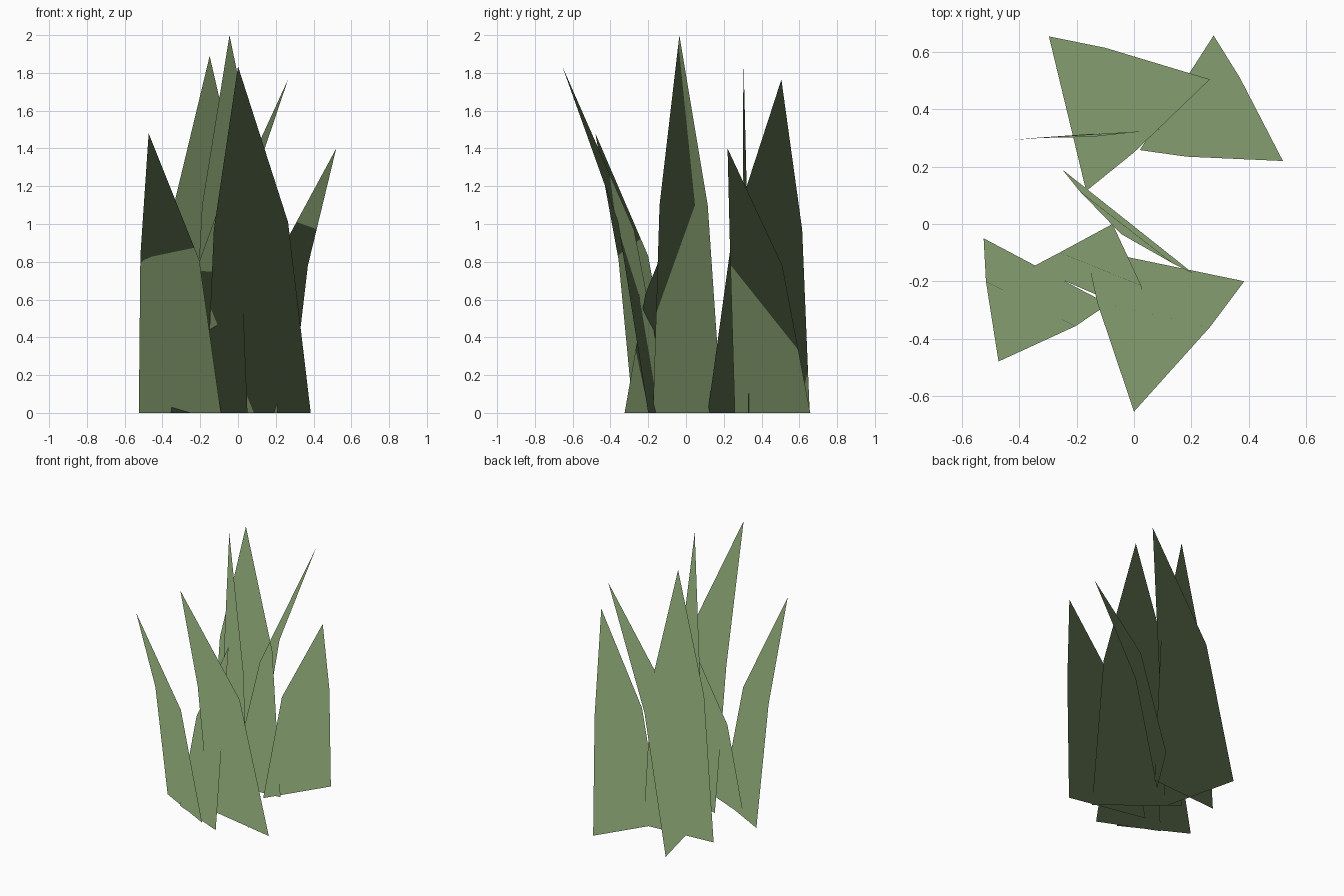
import bpy
from mathutils import Vector

if "Cube" in bpy.data.objects:
    bpy.data.objects.remove(bpy.data.objects["Cube"])

# One leaf green for every blade
green = bpy.data.materials.new("leaf_green")
green.diffuse_color = (0.235, 0.345, 0.160, 1.0)
green.use_nodes = True
green.node_tree.nodes["Principled BSDF"].inputs["Base Color"].default_value = green.diffuse_color


def blade(name, base_l, base_r, mid_r, tip, mid_l):
    """Flat pointed leaf: tapering lower panel plus triangular tip."""
    pts = [Vector(p) for p in (base_l, base_r, mid_r, tip, mid_l)]
    faces = [(0, 1, 2, 4), (4, 2, 3)]
    # keep the upper side of the leaning leaf as its front
    if (pts[1] - pts[0]).cross(pts[3] - pts[0]).z < 0:
        faces = [f[::-1] for f in faces]
    mesh = bpy.data.meshes.new(name)
    mesh.from_pydata(pts, [], faces)
    mesh.materials.append(green)
    mesh.shade_smooth()
    # foliage style shading: every normal points straight up
    mesh.normals_split_custom_set_from_vertices([(0, 0, 1)] * len(pts))
    obj = bpy.data.objects.new(name, mesh)
    bpy.context.collection.objects.link(obj)


# Front blades
blade("front_left_blade", (-.525, -.05, 0), (-.09, -.28, 0),
      (-.205, -.357, .81), (-.473, -.48, 1.48), (-.517, -.20, .83))
blade("front_blade", (-.17, -.085, 0), (.385, -.20, 0),
      (.265, -.36, 1.01), (0, -.655, 1.835), (-.128, -.275, .97))
blade("short_inner_blade", (-.355, -.15, 0), (.05, -.325, 0),
      (.025, -.215, .63), (-.075, 0, 1.16), (-.26, -.10, .65))

# Tall centre blade
blade("centre_blade", (-.25, .19, 0), (.21, -.175, 0),
      (.14, -.14, 1.10), (-.045, -.035, 2.0), (-.19, .115, 1.10))

# Back blades
blade("back_thin_blade", (-.425, .293, 0), (.105, .333, 0),
      (.045, .325, 1.04), (-.15, .304, 1.89), (-.354, .30, 1.04))
blade("back_left_blade", (-.297, .655, 0), (-.167, .115, 0),
      (0, .25, .98), (.265, .505, 1.765), (-.10, .615, .97))
blade("back_right_blade", (.02, .258, 0), (.278, .658, 0),
      (.37, .51, .78), (.52, .22, 1.40), (.185, .235, .78))
